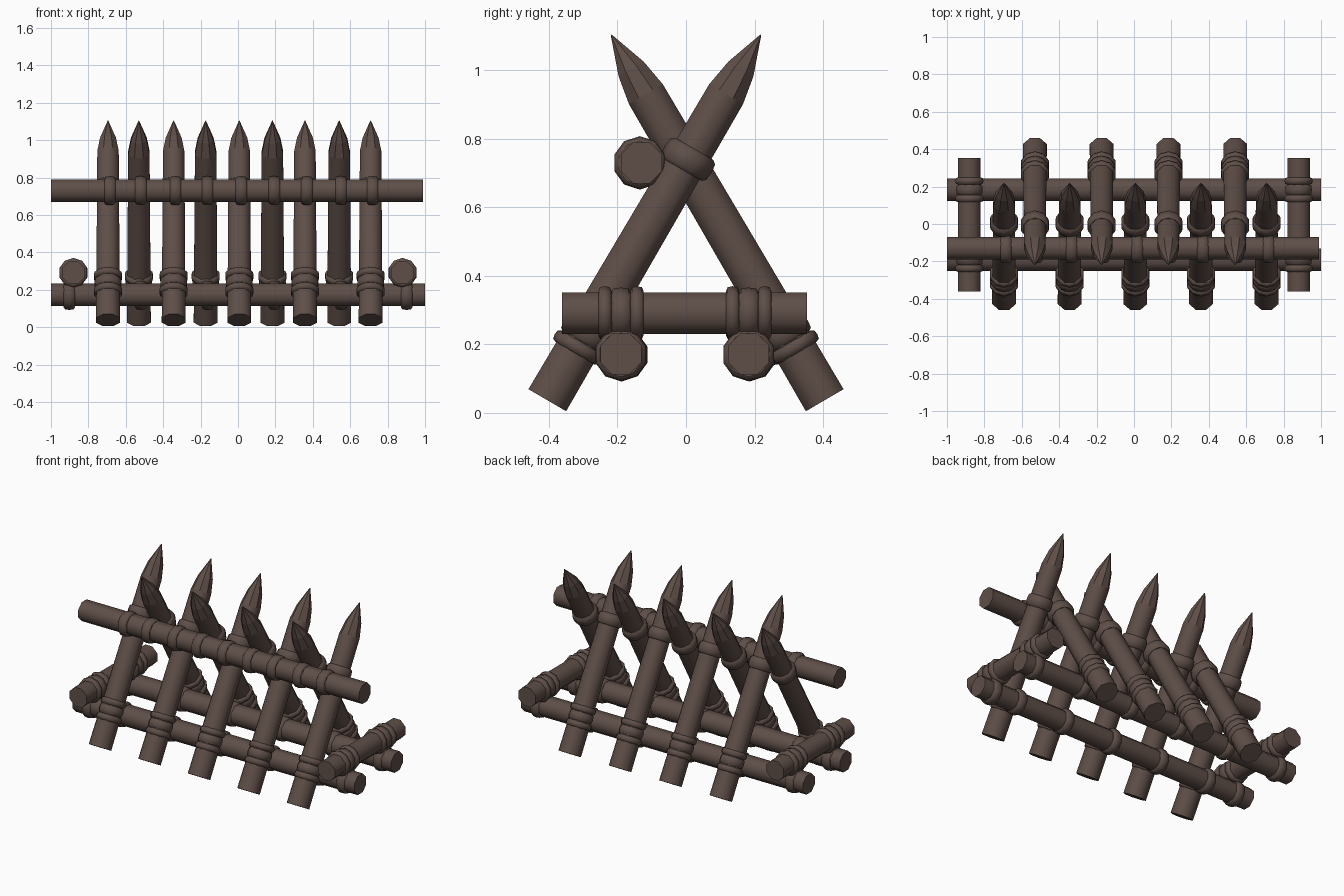
import bpy, bmesh, math
from mathutils import Vector

cube = bpy.data.objects.get("Cube")
if cube:
    bpy.data.objects.remove(cube, do_unlink=True)

wood = bpy.data.materials.new("dark brown wood")
wood.use_nodes = True
BROWN = (0.112, 0.076, 0.064, 1)
wood.diffuse_color = BROWN
wood.node_tree.nodes["Principled BSDF"].inputs["Base Color"].default_value = BROWN


def lathe(name, origin, axis, profile, sides, flat_from=None, turn=0.5):
    """Spin (distance, radius) pairs round an axis; spans from flat_from on are faceted."""
    bm = bmesh.new()
    rings = []
    for d, r in profile:
        rings.append([bm.verts.new((r * math.cos(2 * math.pi * (i + turn) / sides),
                                    r * math.sin(2 * math.pi * (i + turn) / sides), d))
                      for i in range(sides)])
    for k, (a, b) in enumerate(zip(rings, rings[1:])):
        for i in range(sides):
            j = (i + 1) % sides
            f = bm.faces.new((a[i], a[j], b[j], b[i]))
            f.smooth = flat_from is None or k < flat_from
    bm.faces.new(rings[0][::-1])
    bm.faces.new(rings[-1])
    mesh = bpy.data.meshes.new(name)
    bm.to_mesh(mesh)
    bm.free()
    mesh.materials.append(wood)
    ob = bpy.data.objects.new(name, mesh)
    ob.location = origin
    ob.rotation_mode = 'QUATERNION'
    ob.rotation_quaternion = Vector(axis).to_track_quat('Z', 'Y')
    bpy.context.collection.objects.link(ob)
    return ob


def log(name, start, axis, length, r=0.065):
    lathe(name, start, axis, [(0, r), (length, r)], 8)


def rope(name, centre, axis, width=0.06, r=0.078):
    """One rounded turn of binding."""
    h = width / 2
    lathe(name, centre, axis, [(-h, r * 0.82), (-h * 0.75, r * 0.96), (0, r),
                               (h * 0.75, r * 0.96), (h, r * 0.82)], 10)


def lashing(name, centre, axis):
    """Three neighbouring turns of binding, the middle one broader."""
    axis = Vector(axis)
    for s, w in ((-1, 0.038), (0, 0.058), (1, 0.038)):
        rope(name, Vector(centre) + axis * s * 0.047, axis, w, 0.075 if s == 0 else 0.079)


# Sharpened stakes, leaning alternately backward and forward
LEAN = math.radians(30.3)
STAKE = [(0, 0.069), (1.035, 0.062), (1.12, 0.046), (1.235, 0.002)]


def stake(name, x, side):
    axis = Vector((0, -side * math.sin(LEAN), math.cos(LEAN)))
    foot = Vector((x, side * 0.405, 0.037))
    lathe(name, foot, axis, STAKE, 8, flat_from=1)
    lashing(name + "_lower_lashing", foot + axis * 0.225, axis)
    rope(name + "_upper_rope", foot + axis * 0.815, axis, 0.07, 0.079)
    # Turns round the rails that the stake is tied to
    rope("lower_rail_rope", (x + 0.01, side * 0.187, 0.17), (1, 0, 0))
    rope("upper_rail_rope", (x + 0.01, -0.135, 0.73), (1, 0, 0))


for i in range(5):
    stake("front_stake", -0.695 + 0.351 * i, -1)
for i in range(4):
    stake("back_stake", -0.53 + 0.357 * i, 1)

# Long horizontal rails
log("upper_rail", (-1, -0.13, 0.73), (1, 0, 0), 1.99)
log("front_lower_rail", (-1, -0.19, 0.172), (1, 0, 0), 2)
log("back_lower_rail", (-1, 0.183, 0.172), (1, 0, 0), 2)

# Short cross logs resting on the lower rails at both ends
for side in (-1, 1):
    x = side * 0.88
    log("cross_log", (x, -0.362, 0.291), (0, 1, 0), 0.716)
    for y in (-0.19, 0.183):
        lashing("cross_log_lashing", (x, y, 0.291), (0, 1, 0))
        rope("rail_end_rope", (x + side * 0.022, y, 0.17), (1, 0, 0))
